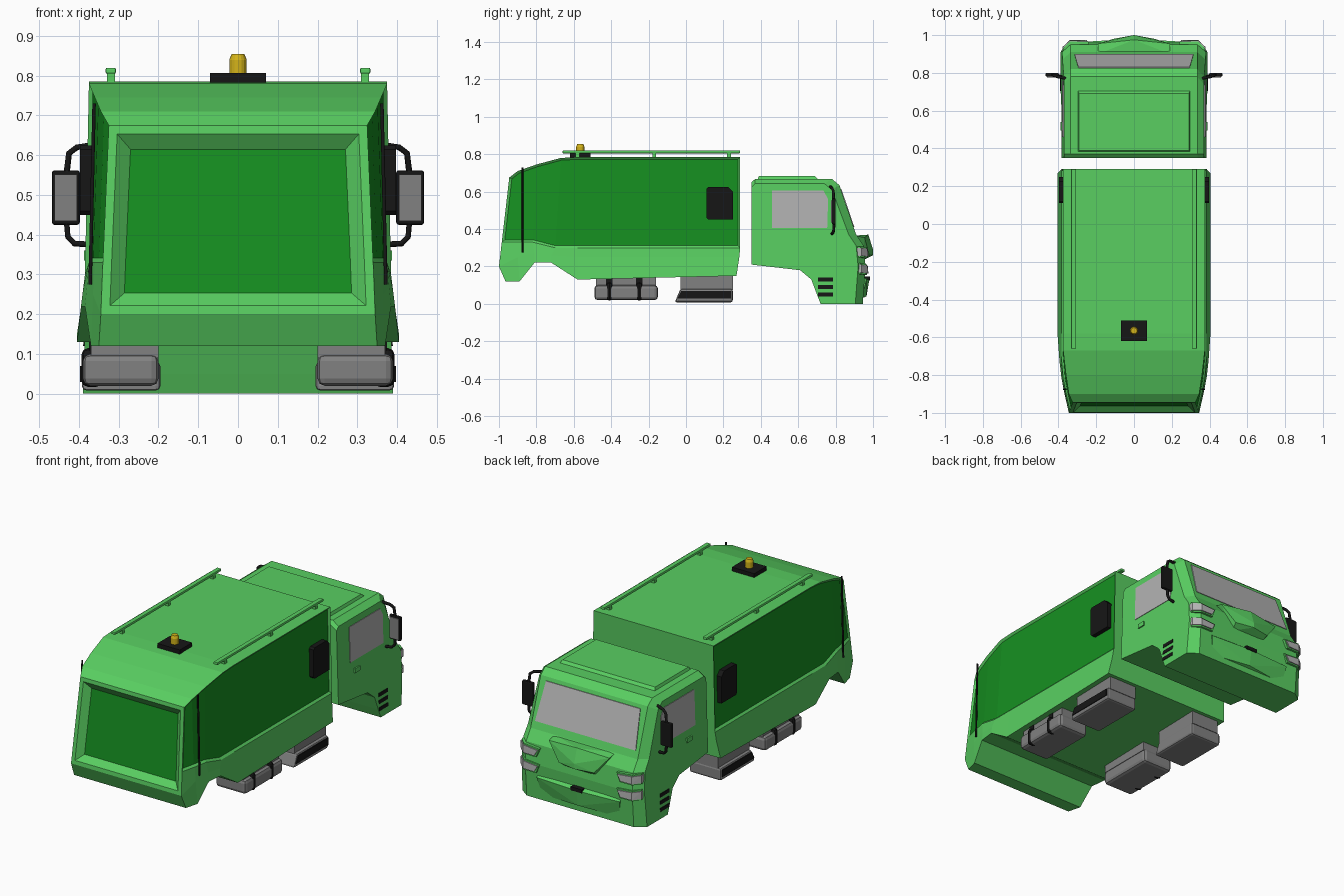
import bpy, bmesh, math
from mathutils import Vector

if "Cube" in bpy.data.objects:
    bpy.data.objects.remove(bpy.data.objects["Cube"])


def material(name, rgb):
    m = bpy.data.materials.new(name)
    m.diffuse_color = (*rgb, 1)
    m.use_nodes = True
    m.node_tree.nodes["Principled BSDF"].inputs["Base Color"].default_value = m.diffuse_color
    return m


GREEN = material("light_green", (0.10, 0.62, 0.12))
DARK = material("dark_green", (0.008, 0.28, 0.015))
BLACK = material("black", (0.008, 0.008, 0.008))
AMBER = material("amber", (0.65, 0.45, 0.01))
GLASS = material("glass_grey", (0.45, 0.45, 0.45))
GREY = material("metal_grey", (0.22, 0.22, 0.22))


def finish(name, bm, mats, mirror=False, bevel=0):
    bmesh.ops.recalc_face_normals(bm, faces=bm.faces)
    me = bpy.data.meshes.new(name)
    bm.to_mesh(me)
    bm.free()
    for m in mats:
        me.materials.append(m)
    ob = bpy.data.objects.new(name, me)
    bpy.context.collection.objects.link(ob)
    if bevel:
        b = ob.modifiers.new("bevel", "BEVEL")
        b.width, b.segments = bevel, 2
    if mirror:
        ob.modifiers.new("mirror", "MIRROR")
    return ob


def hull(name, pts, mat, mirror=False, bevel=0):
    bm = bmesh.new()
    for p in pts:
        bm.verts.new(p)
    r = bmesh.ops.convex_hull(bm, input=bm.verts)
    bmesh.ops.delete(bm, geom=[v for v in bm.verts if not v.link_faces], context="VERTS")
    bmesh.ops.dissolve_limit(bm, angle_limit=0.01, verts=bm.verts, edges=bm.edges)
    return finish(name, bm, [mat], mirror, bevel)


def box(name, x, y, z, mat, mirror=False, bevel=0):
    return hull(name, [(a, b, c) for a in x for b in y for c in z], mat, mirror, bevel)


def tubes(name, paths, radius, mat):
    cu = bpy.data.curves.new(name, "CURVE")
    cu.dimensions = "3D"
    cu.bevel_depth, cu.bevel_resolution, cu.use_fill_caps = radius, 1, True
    for path in paths:
        for s in (1, -1):
            sp = cu.splines.new("POLY")
            sp.points.add(len(path) - 1)
            for p, (x, y, z) in zip(sp.points, path):
                p.co = (s * x, y, z, 1)
    cu.materials.append(mat)
    ob = bpy.data.objects.new(name, cu)
    bpy.context.collection.objects.link(ob)


# Refuse body: columns along the side, each bottom / skirt / belt / roof as (x, y, z)
cols = [
    [(.405, .27, .15), (.39, .285, .25), (.385, .29, .30), (.375, .29, .785)],
    [(.405, -.58, .13), (.39, -.58, .25), (.385, -.58, .30), (.375, -.58, .785)],
    [(.395, -.72, .22), (.39, -.72, .26), (.385, -.70, .30), (.375, -.67, .78)],
    [(.385, -.81, .22), (.38, -.81, .27), (.375, -.82, .33), (.36, -.80, .745)],
    [(.37, -.89, .12), (.365, -.90, .25), (.36, -.90, .33), (.345, -.90, .71)],
    [(.35, -.965, .12), (.345, -1.0, .20), (.34, -.985, .33), (.325, -.945, .675)],
]
bm = bmesh.new()
R = [[bm.verts.new(p) for p in c] for c in cols]
L = [[bm.verts.new((-x, y, z)) for x, y, z in c] for c in cols]
panels = []
for i in range(5):
    for G in (R, L):
        for j in range(3):
            f = bm.faces.new((G[i][j], G[i + 1][j], G[i + 1][j + 1], G[i][j + 1]))
            if j == 2:
                panels.append(f)
    for j in (0, 3):
        bm.faces.new((R[i][j], R[i + 1][j], L[i + 1][j], L[i][j]))
bm.faces.new(R[0] + L[0][::-1])
bm.faces.new((R[5][0], R[5][1], L[5][1], L[5][0]))
rear = bm.faces.new(R[5][1:] + L[5][:0:-1])
bmesh.ops.recalc_face_normals(bm, faces=bm.faces)
# Recessed dark panels on the sides and tailgate
bmesh.ops.inset_region(bm, faces=panels, thickness=.012, depth=-.01, use_even_offset=True)
bmesh.ops.inset_individual(bm, faces=[rear], thickness=.022, use_even_offset=True)
bmesh.ops.inset_individual(bm, faces=[rear], thickness=.035, depth=-.03, use_even_offset=True)
for f in panels + [rear]:
    f.material_index = 1
finish("refuse_body", bm, [GREEN, DARK])

# Side vents with cut corners, and rear grab rods
hull("side_vent", [(x, y, z) for x in (.36, .397) for y, z in
     [(.11, .46), (.12, .45), (.25, .45), (.25, .60), (.225, .625), (.12, .625), (.11, .615)]], BLACK, True)
tubes("grab_rod", [[(.372, -.875, .275), (.362, -.875, .73)]], .005, BLACK)

# Roof rails, posts and beacon
box("roof_rail", (.307, .333), (-.66, .29), (.805, .82), GREEN, True, .004)
for y in (-.58, -.17, .23):
    box("rail_post", (.31, .33), (y - .01, y + .01), (.77, .81), GREEN, True)
box("beacon_base", (-.07, .07), (-.62, -.51), (.78, .807), BLACK)
bm = bmesh.new()
for r1, r2, z1, z2 in ((.022, .022, .80, .84), (.022, .016, .84, .855)):
    g = bmesh.ops.create_cone(bm, cap_ends=True, segments=16, radius1=r1, radius2=r2, depth=z2 - z1)
    bmesh.ops.translate(bm, verts=g["verts"], vec=(0, -.565, (z1 + z2) / 2))
finish("beacon_lamp", bm, [AMBER])

# Underbody tanks with straps
box("rear_tank", (.20, .39), (-.49, -.15), (.02, .10), GREY, True, .018)
box("rear_tank_top", (.20, .37), (-.48, -.16), (.09, .14), GREY, True)
for y in (-.41, -.25):
    box("tank_strap", (.34, .394), (y - .017, y + .017), (.017, .115), BLACK, True, .018)
    box("strap_top", (.34, .374), (y - .017, y + .017), (.10, .14), BLACK, True)
hull("front_box", [(x, y, z) for x in (.195, .393) for y, z in
     [(-.06, .008), (.25, .008), (.25, .08), (-.03, .08)]], GREY, True, .012)
box("front_box_top", (.20, .375), (-.03, .25), (.075, .15), GREY, True)
hull("front_box_panel", [(x, y, z) for x in (.37, .397) for y, z in
     [(-.045, .03), (.24, .03), (.24, .07), (-.025, .07)]], BLACK, True)


# Cab: side profile lofted across the width, outer rings pulled in at the corners
def side(y, z, o=0.0):
    return (.39 - .03 * z + o, y, z)


prof = [(.35, .21), (.35, .65), (.37, .668), (.78, .668), (.82, .635), (.91, .37), (.95, .31),
        (.96, .20), (.945, 0), (.72, 0), (.70, .05), (.67, .13), (.61, .18)]
outer = [side(y - (.04 if y > .75 else 0), z - (.025 if z > .63 else 0)) for y, z in prof]
inner = [(.335, y, z) for y, z in prof]
bm = bmesh.new()
rings = [[bm.verts.new((s * x, y, z)) for x, y, z in ring]
         for s, ring in ((1, outer), (1, inner), (-1, inner), (-1, outer))]
n = len(prof)
for a, b in zip(rings, rings[1:]):
    for i in range(n):
        bm.faces.new((a[i], a[(i + 1) % n], b[(i + 1) % n], b[i]))
bm.faces.new(rings[0])
bm.faces.new(rings[3])
finish("cab", bm, [GREEN])
hull("cab_roof_panel", [(s * x, y, z) for s in (1, -1) for x, y, z in
     [(.30, .38, .66), (.30, .71, .66), (.29, .39, .683), (.29, .69, .683)]], GREEN)


# Windscreen and side windows
def slope(z, o):
    return .82 + (.635 - z) * .09 / .265 + o


hull("windscreen", [(s * x, slope(z, o), z) for s in (1, -1) for o in (-.01, .004)
     for x, z in ((.295, .615), (.315, .41))], GLASS)
hull("side_window", [side(y, z, o) for o in (-.01, .003) for y, z in
     [(.46, .405), (.46, .605), (.735, .605), (.76, .56), (.755, .405)]], GLASS, True)

# Door handles and fender slots
hull("door_handle", [side(y, z, o) for o in (-.01, .008) for y in (.495, .54) for z in (.335, .36)], GREEN, True)
for z in (.05, .09, .13):
    hull("fender_slot", [side(y, z + d, o) for o in (-.01, .003) for y in (.705, .785)
         for d in (-.01, .01)], BLACK, True)

# Nose chevron, bumper lip and lower slot
hull("nose_panel", [(s * x, y, z) for s in (1, -1) for x, y, z in
     [(.19, .90, .365), (.19, .955, .355), (.0, .975, .37), (.0, 1.0, .29), (.0, 1.0, .26),
      (.11, .98, .26), (.10, .94, .23), (.0, .94, .23)]], GREEN)
hull("bumper_lip", [(s * x, y, z) for s in (1, -1) for x, y, z in
     [(.26, .94, .15), (.26, .965, .13), (0, .98, .13), (.24, .94, .03), (0, .965, .04)]], GREEN)
box("lower_slot", (-.035, .035), (.95, .983), (.125, .145), BLACK)

# Headlights wrapped around the corners in green housings
for z in (.275, .185):
    for name, g, o, m in (("lamp_housing", .008, 0, GREEN), ("headlight", 0, .006, GLASS)):
        hull(name, [(x, y + d, zz) for d in (-.04, .012 + o) for x, y, zz in
             [(.25 - g, .955, z + .012 + g), (.27 - g, .957, z - .022 - g),
              (.34, .953, z + .02 + g), (.34, .955, z - .022 - g),
              (.375 + o / 2, .92, z + .025 + g), (.375 + o / 2, .92, z - .018 - g)]], m, True)

# Mirrors with arms
box("mirror_shell", (.398, .468), (.78, .80), (.425, .562), BLACK, True, .006)
box("mirror_glass", (.405, .461), (.776, .79), (.435, .552), GREY, True)
tubes("mirror_arm", [
    [(.36, .77, .627), (.405, .78, .62), (.425, .787, .605), (.431, .79, .555)],
    [(.431, .79, .43), (.428, .79, .395), (.412, .785, .378), (.37, .78, .375)]], .008, BLACK)
